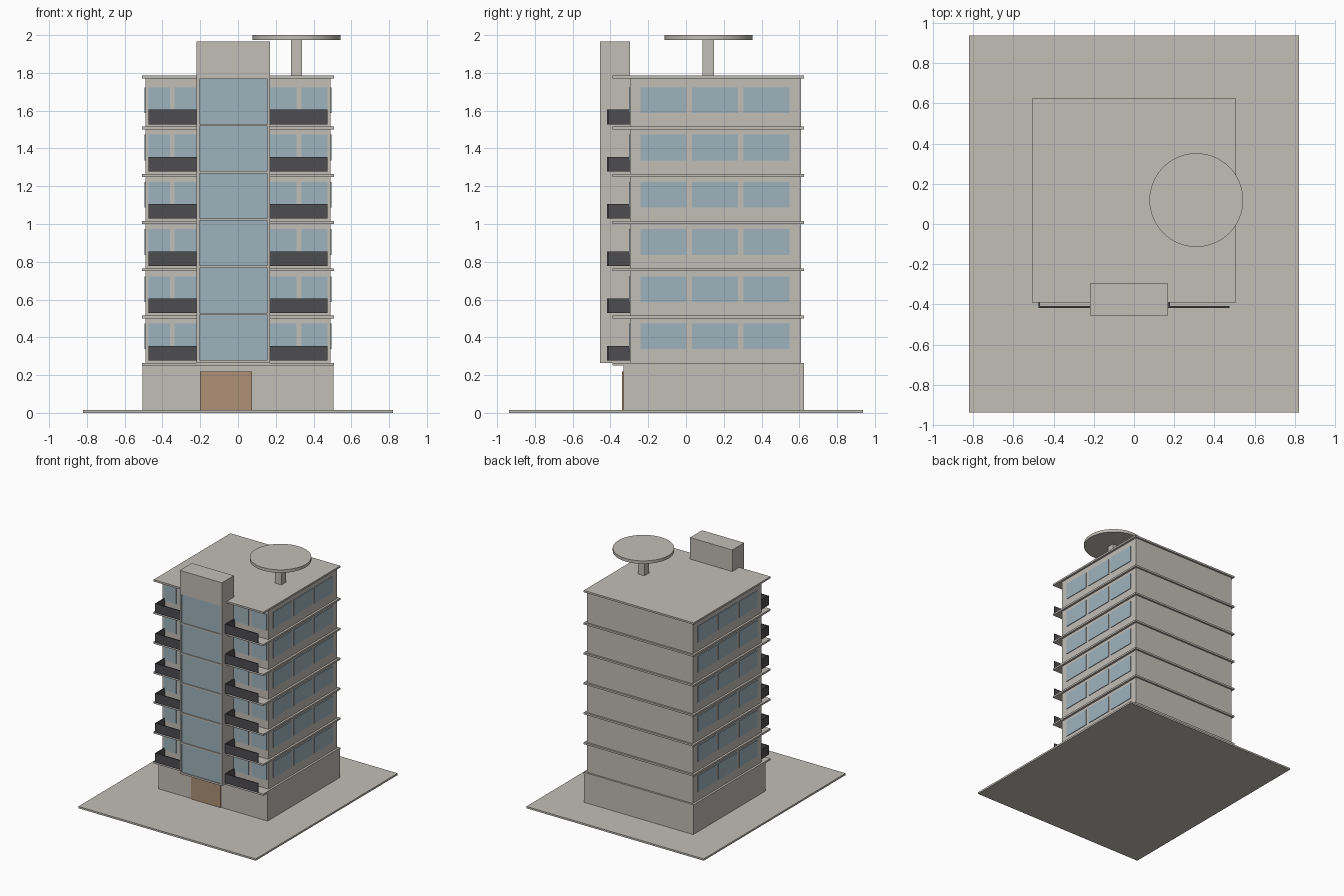
import bpy
import bmesh
from mathutils import Vector

if "Cube" in bpy.data.objects:
    bpy.data.objects.remove(bpy.data.objects["Cube"], do_unlink=True)


def material(name, rgb):
    m = bpy.data.materials.new(name)
    m.use_nodes = True
    m.diffuse_color = (*rgb, 1)
    m.node_tree.nodes["Principled BSDF"].inputs["Base Color"].default_value = (*rgb, 1)
    return m


CONCRETE = material("warm grey concrete", (0.54, 0.51, 0.47))
GLASS = material("pale blue glass", (0.34, 0.45, 0.51))
RAIL = material("charcoal railing", (0.075, 0.075, 0.08))
WOOD = material("brown wood", (0.42, 0.28, 0.18))


def boxes(name, mat, spans):
    """One object made of boxes, each given as (x0, x1, y0, y1, z0, z1)."""
    bm = bmesh.new()
    for x0, x1, y0, y1, z0, z1 in spans:
        low, high = Vector((x0, y0, z0)), Vector((x1, y1, z1))
        verts = bmesh.ops.create_cube(bm, size=1)["verts"]
        bmesh.ops.scale(bm, vec=high - low, verts=verts)
        bmesh.ops.translate(bm, vec=(low + high) / 2, verts=verts)
    mesh = bpy.data.meshes.new(name)
    bm.to_mesh(mesh)
    bm.free()
    mesh.materials.append(mat)
    obj = bpy.data.objects.new(name, mesh)
    bpy.context.collection.objects.link(obj)
    return obj


# Main dimensions
FLOORS = 6
STEP = 0.25
SLAB = 0.015
FIRST = 0.265                      # top of the first slab
ROOF = 1.77                        # underside of the roof slab
WALL_X, WALL_FRONT, WALL_BACK = 0.49, -0.297, 0.61
TOWER_LEFT, TOWER_RIGHT = -0.22, 0.17
TOWER_FRONT, TOWER_TOP = -0.455, 1.965
BAY = 0.475                        # outer end of the balconies
levels = [FIRST + STEP * i for i in range(FLOORS)]

# Ground, entrance storey and door
boxes("ground_plate", CONCRETE, [(-0.82, 0.82, -0.937, 0.937, 0, SLAB)])
boxes("ground_storey", CONCRETE, [(-0.505, 0.505, -0.33, 0.625, SLAB, FIRST - SLAB)])
boxes("entrance_door", WOOD, [(-0.2, 0.075, -0.338, -0.329, SLAB, 0.22)])

# Upper walls and projecting slabs
tops = [z - SLAB for z in levels[1:]] + [ROOF]
boxes("storey_walls", CONCRETE,
      [(-WALL_X, WALL_X, WALL_FRONT, WALL_BACK, z, t) for z, t in zip(levels, tops)])
boxes("floor_slabs", CONCRETE,
      [(-0.508, 0.508, -0.39, 0.625, z - SLAB, z) for z in levels + [ROOF + SLAB]])

# Windows on both sides and behind the balconies
side_windows, front_windows, rails = [], [], []
for z in levels:
    sill, head = z + 0.072, z + 0.208
    for k in range(3):
        y = -0.24 + 0.272 * k
        for s in (-1, 1):
            xs = sorted((s * (WALL_X - 0.002), s * (WALL_X + 0.005)))
            side_windows.append((*xs, y, y + 0.243, sill, head))
    for a, b in ((-BAY, TOWER_LEFT), (TOWER_RIGHT, BAY)):
        w = (b - a - 0.025) / 2
        for x in (a, b - w):
            front_windows.append((x, x + w, WALL_FRONT - 0.005, WALL_FRONT + 0.002, sill, head))
        # L-shaped balcony railing: long front panel and one return
        rails.append((a, b, -0.417, -0.409, z + 0.013, z + 0.09))
        rails.append((a, a + 0.008, -0.409, WALL_FRONT, z + 0.013, z + 0.09))
boxes("side_windows", GLASS, side_windows)
boxes("front_windows", GLASS, front_windows)
boxes("balcony_railings", RAIL, rails)

# Stair tower: core, raised frame and recessed glass
CORE = TOWER_FRONT + 0.012
g0, g1 = TOWER_LEFT + 0.015, TOWER_RIGHT - 0.015
boxes("tower_core", CONCRETE, [(TOWER_LEFT, TOWER_RIGHT, CORE, WALL_FRONT, FIRST, TOWER_TOP)])
panes = [(z + 0.015, z + 0.253) for z in levels]
edges = [FIRST] + [z for pane in panes for z in pane] + [TOWER_TOP]
frame = [(TOWER_LEFT, g0, TOWER_FRONT, CORE, FIRST, TOWER_TOP),
         (g1, TOWER_RIGHT, TOWER_FRONT, CORE, FIRST, TOWER_TOP)]
frame += [(g0, g1, TOWER_FRONT, CORE, a, b) for a, b in zip(edges[::2], edges[1::2])]
boxes("tower_frame", CONCRETE, frame)
boxes("tower_glass", GLASS, [(g0, g1, CORE - 0.004, CORE + 0.001, a, b) for a, b in panes])

# Roof disc on its post
boxes("disc_post", CONCRETE, [(0.28, 0.34, 0.087, 0.147, ROOF + SLAB, 1.976)])
bpy.ops.mesh.primitive_cylinder_add(vertices=64, radius=0.233, depth=0.025,
                                    location=(0.31, 0.119, 1.9875))
disc = bpy.context.object
disc.name = "roof_disc"
disc.data.materials.append(CONCRETE)
bpy.ops.object.shade_smooth_by_angle()
